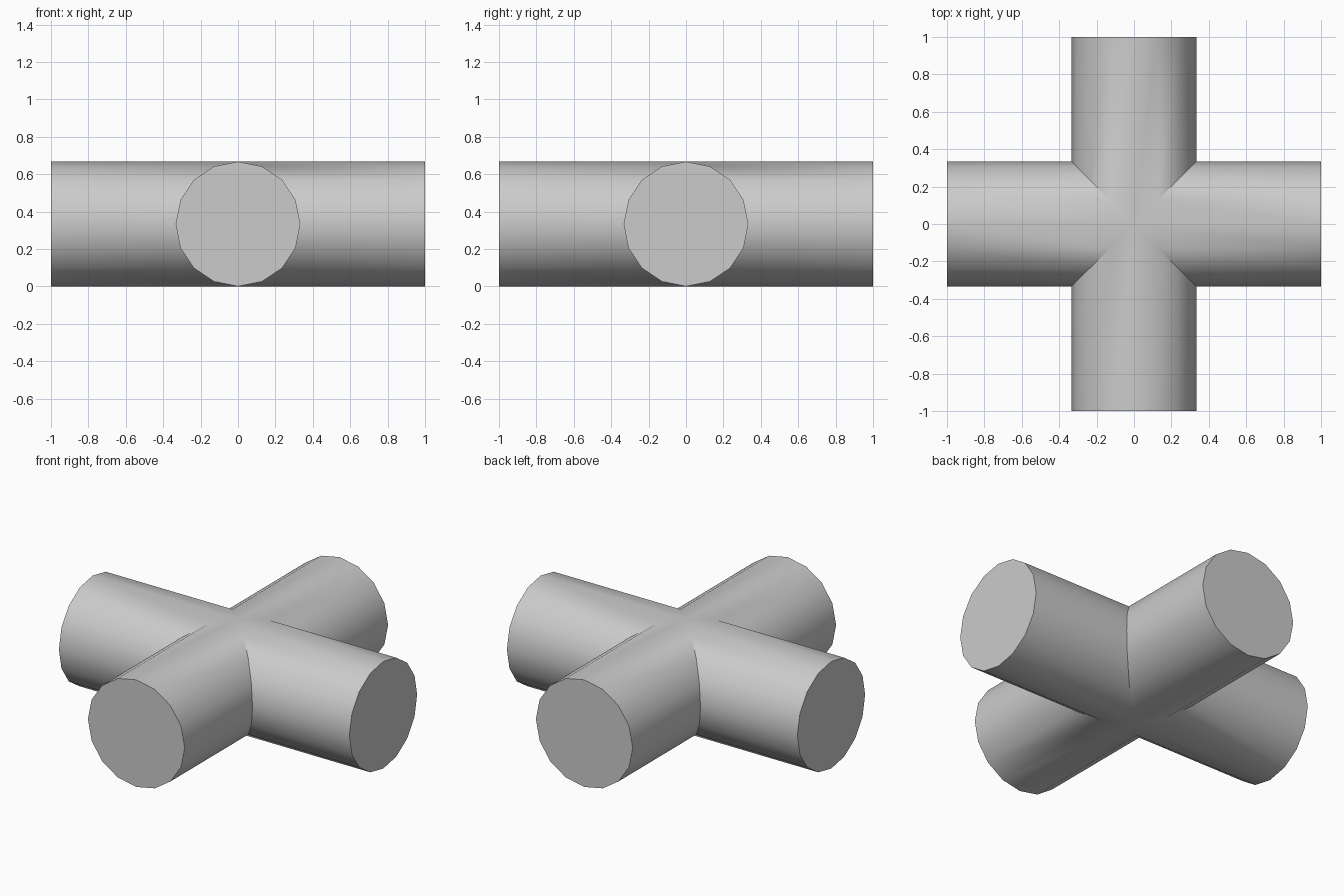
import bpy, bmesh
from math import sin, cos, pi, radians
from mathutils import Matrix, Vector

cube = bpy.data.objects.get("Cube")
if cube:
    bpy.data.objects.remove(cube, do_unlink=True)

SIDES = 16
RADIUS = 1 / 3
LENGTH = 1.0

grey = bpy.data.materials.new("plain_grey")
grey.use_nodes = True
colour = (0.6, 0.6, 0.6, 1)
grey.diffuse_color = colour
grey.node_tree.nodes["Principled BSDF"].inputs["Base Color"].default_value = colour


def add_arm(bm, turn):
    """One pipe arm, capped outside and mitred where it meets its neighbours."""
    rot = Matrix.Rotation(turn, 3, 'Z')
    outer, inner = [], []
    for i in range(SIDES):
        a = 2 * pi * i / SIDES
        y, z = RADIUS * cos(a), RADIUS * sin(a)
        outer.append(bm.verts.new(rot @ Vector((LENGTH, y, z)) + Vector((0, 0, RADIUS))))
        inner.append(bm.verts.new(rot @ Vector((abs(y), y, z)) + Vector((0, 0, RADIUS))))
    for i in range(SIDES):
        j = (i + 1) % SIDES
        bm.faces.new((inner[i], outer[i], outer[j], inner[j]))
    bm.faces.new(outer)


# Four arms welded into one cross
bm = bmesh.new()
for k in range(4):
    add_arm(bm, k * pi / 2)
bmesh.ops.remove_doubles(bm, verts=bm.verts, dist=0.0001)
bmesh.ops.recalc_face_normals(bm, faces=bm.faces)

mesh = bpy.data.meshes.new("pipe_cross")
bm.to_mesh(mesh)
bm.free()
mesh.materials.append(grey)
pipe = bpy.data.objects.new("pipe_cross", mesh)
bpy.context.collection.objects.link(pipe)

# Smooth walls, crisp caps and mitre seams
bpy.ops.object.select_all(action='DESELECT')
pipe.select_set(True)
bpy.context.view_layer.objects.active = pipe
bpy.ops.object.shade_smooth_by_angle(angle=radians(30))
